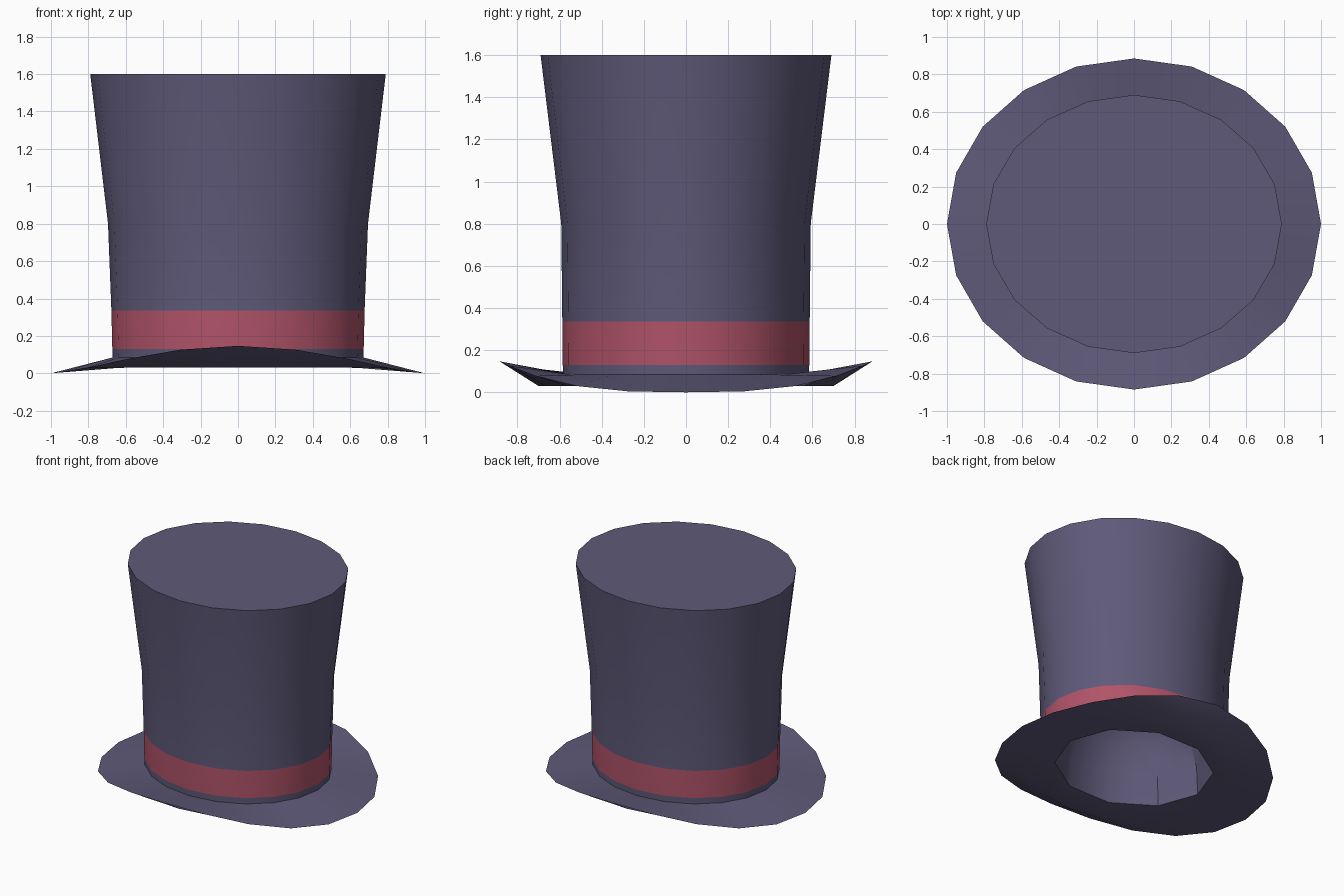
import bpy
import math

if "Cube" in bpy.data.objects:
    bpy.data.objects.remove(bpy.data.objects["Cube"])

SIDES = 20


def material(name, color):
    m = bpy.data.materials.new(name)
    m.diffuse_color = (*color, 1)
    m.use_nodes = True
    m.node_tree.nodes["Principled BSDF"].inputs["Base Color"].default_value = m.diffuse_color
    return m


felt = material("dark purple felt", (0.114, 0.102, 0.192))
red = material("red ribbon", (0.44, 0.088, 0.142))


def ring(rx, ry, z, lift=0.0, coarse=False):
    """Elliptical ring; lift curls front and back up, coarse makes a ten-sided outline."""
    pts = []
    for i in range(SIDES):
        a = math.tau * i / SIDES
        k = math.cos(math.pi / 10) if coarse and i % 2 else 1
        pts.append((rx * k * math.cos(a), ry * k * math.sin(a),
                    z + lift * abs(math.sin(a)) ** 3))
    return pts


def loft(name, rings, cap_start=False, cap_end=False):
    """Skin a list of rings running from the top of the hat round to the inside."""
    verts = [p for r in rings for p in r]
    faces = []
    for r in range(len(rings) - 1):
        a, b = r * SIDES, (r + 1) * SIDES
        for i in range(SIDES):
            j = (i + 1) % SIDES
            faces.append((a + i, b + i, b + j, a + j))
    if cap_start:
        faces.append(tuple(range(SIDES)))
    if cap_end:
        faces.append(tuple(reversed(range(len(verts) - SIDES, len(verts)))))
    mesh = bpy.data.meshes.new(name)
    mesh.from_pydata(verts, [], faces)
    mesh.materials.append(felt)
    ob = bpy.data.objects.new(name, mesh)
    bpy.context.collection.objects.link(ob)
    bpy.ops.object.select_all(action='DESELECT')
    ob.select_set(True)
    bpy.context.view_layer.objects.active = ob
    bpy.ops.object.shade_smooth_by_angle(angle=math.radians(35))
    return ob


# Crown, flaring towards the flat top, with the ribbon coloured by height
crown = loft("crown", [
    ring(0.79, 0.69, 1.6),
    ring(0.695, 0.592, 0.8),
    ring(0.677, 0.587, 0.337),
    ring(0.672, 0.585, 0.13),
    ring(0.67, 0.583, 0.085),
], cap_start=True)
crown.data.materials.append(red)
for f in crown.data.polygons:
    if 0.13 < f.center.z < 0.337:
        f.material_index = 1

# Brim, thin at the rim and curled up at front and back, open underneath
loft("brim", [
    ring(0.67, 0.583, 0.085),
    ring(1.0, 0.885, 0.0, lift=0.147),
    ring(0.78, 0.70, 0.03),
    ring(0.57, 0.50, 0.04, coarse=True),
])

# Domed hollow inside the crown
loft("inner_hollow", [
    ring(0.57, 0.50, 0.04, coarse=True),
    ring(0.56, 0.49, 0.25, coarse=True),
    ring(0.49, 0.43, 0.47, coarse=True),
    ring(0.34, 0.30, 0.63, coarse=True),
    ring(0.14, 0.12, 0.70, coarse=True),
], cap_end=True)
